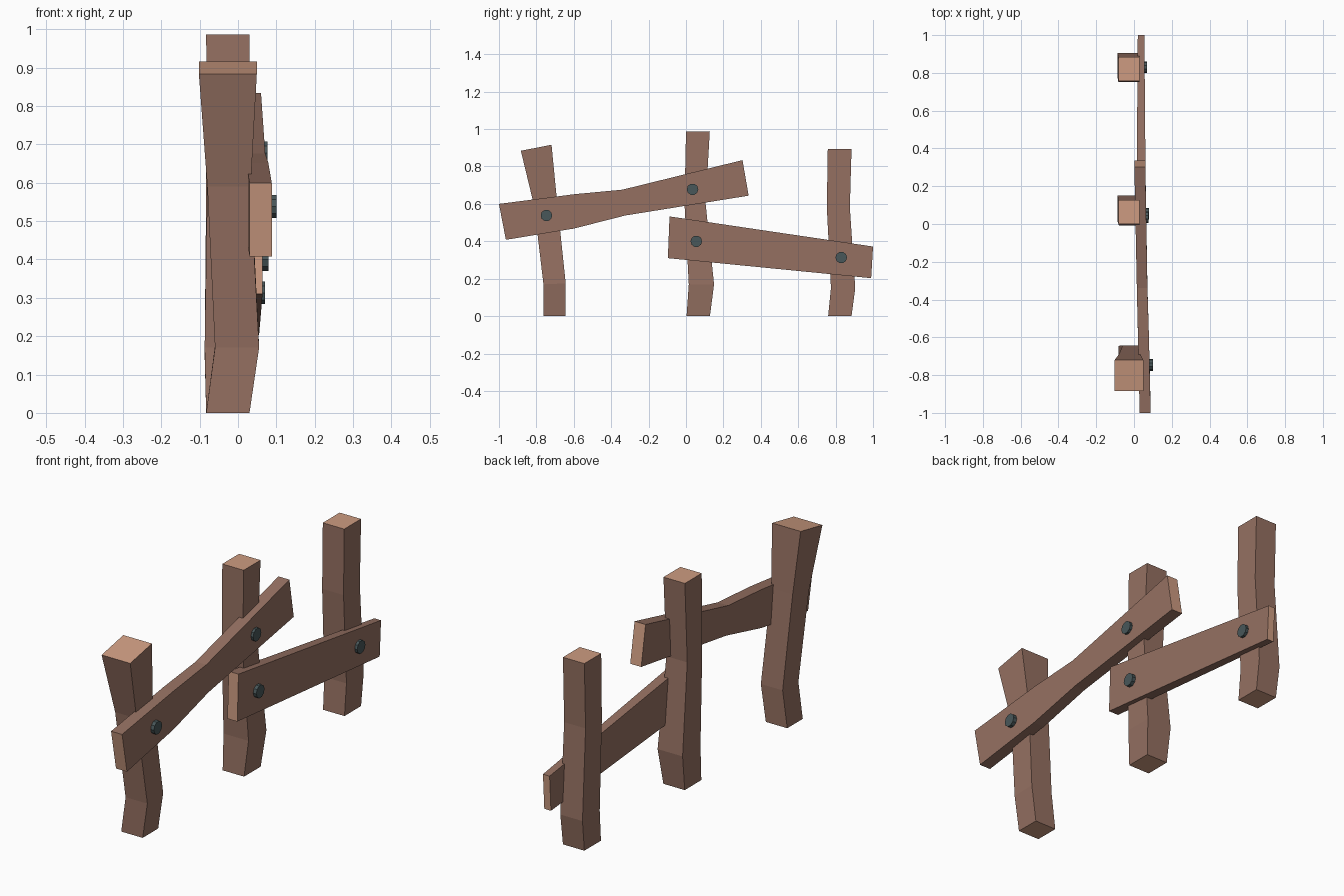
import bpy, bmesh, math
from mathutils import Matrix

if "Cube" in bpy.data.objects:
    bpy.data.objects.remove(bpy.data.objects["Cube"])


def material(name, rgb):
    m = bpy.data.materials.new(name)
    m.diffuse_color = (*rgb, 1)
    m.use_nodes = True
    m.node_tree.nodes["Principled BSDF"].inputs["Base Color"].default_value = m.diffuse_color
    return m


WOOD = material("brown wood", (0.30, 0.163, 0.121))
CUT = material("pale cut wood", (0.61, 0.33, 0.22))
IRON = material("dark iron", (0.065, 0.095, 0.10))


def finish(bm, name, mats):
    bmesh.ops.recalc_face_normals(bm, faces=bm.faces[:])
    me = bpy.data.meshes.new(name)
    bm.to_mesh(me)
    bm.free()
    for m in mats:
        me.materials.append(m)
    bpy.context.collection.objects.link(bpy.data.objects.new(name, me))


def beam(name, sections):
    """Bridge four-cornered sections; the two end caps get the cut-wood colour."""
    bm = bmesh.new()
    rings = [[bm.verts.new(p) for p in s] for s in sections]
    for a, b in zip(rings, rings[1:]):
        for i in range(4):
            j = (i + 1) % 4
            bm.faces.new((a[i], a[j], b[j], b[i]))
    for r in (rings[0], rings[-1]):
        bm.faces.new(r).material_index = 1
    finish(bm, name, (WOOD, CUT))


def post(name, levels):
    # level: x0, x1, y0, y1, z at front edge, z at back edge
    beam(name, [[(x0, y0, z0), (x1, y0, z0), (x1, y1, z1), (x0, y1, z1)]
                for x0, x1, y0, y1, z0, z1 in levels])


def rail(name, stations):
    # station: top y, top z, bottom y, bottom z, inner x, outer x
    beam(name, [[(a, yt, zt), (b, yt, zt), (b, yb, zb), (a, yb, zb)]
                for yt, zt, yb, zb, a, b in stations])


# Crooked posts
post("leaning_front_post", [
    (-.083, .03, -.762, -.645, 0, 0),
    (-.06, .055, -.762, -.643, .17, .175),
    (-.08, .033, -.812, -.69, .59, .62),
    (-.102, .049, -.883, -.719, .884, .916)])
post("middle_post", [
    (-.083, .03, .003, .128, 0, 0),
    (-.087, .045, .015, .15, .17, .17),
    (-.08, .03, -.008, .105, .60, .60),
    (-.083, .03, 0, .127, .986, .986)])
post("back_post", [
    (-.083, .03, .76, .885, 0, 0),
    (-.087, .03, .775, .905, .15, .15),
    (-.083, .03, .753, .876, .58, .58),
    (-.083, .03, .758, .885, .893, .893)])

# Rails nailed across the outside
rail("upper_rail", [
    (-1.0, .60, -.963, .408, .03, .088),
    (-.595, .652, -.60, .468, .021, .079),
    (-.34, .676, -.325, .538, .015, .071),
    (.302, .834, .335, .644, .002, .06)])
rail("lower_rail", [
    (-.088, .533, -.097, .31, .012, .064),
    (1.0, .372, .99, .203, .02, .055)])

# Bolt heads
for i, (y, z, x) in enumerate([(-.746, .538, .10), (.035, .678, .077),
                               (.055, .40, .08), (.83, .313, .07)]):
    bm = bmesh.new()
    bmesh.ops.create_cone(bm, cap_ends=True, segments=10, radius1=.031, radius2=.031, depth=.03,
                          matrix=Matrix.Translation((x - .015, y, z)) @ Matrix.Rotation(math.pi / 2, 4, 'Y'))
    finish(bm, f"bolt_{i + 1}", (IRON,))
